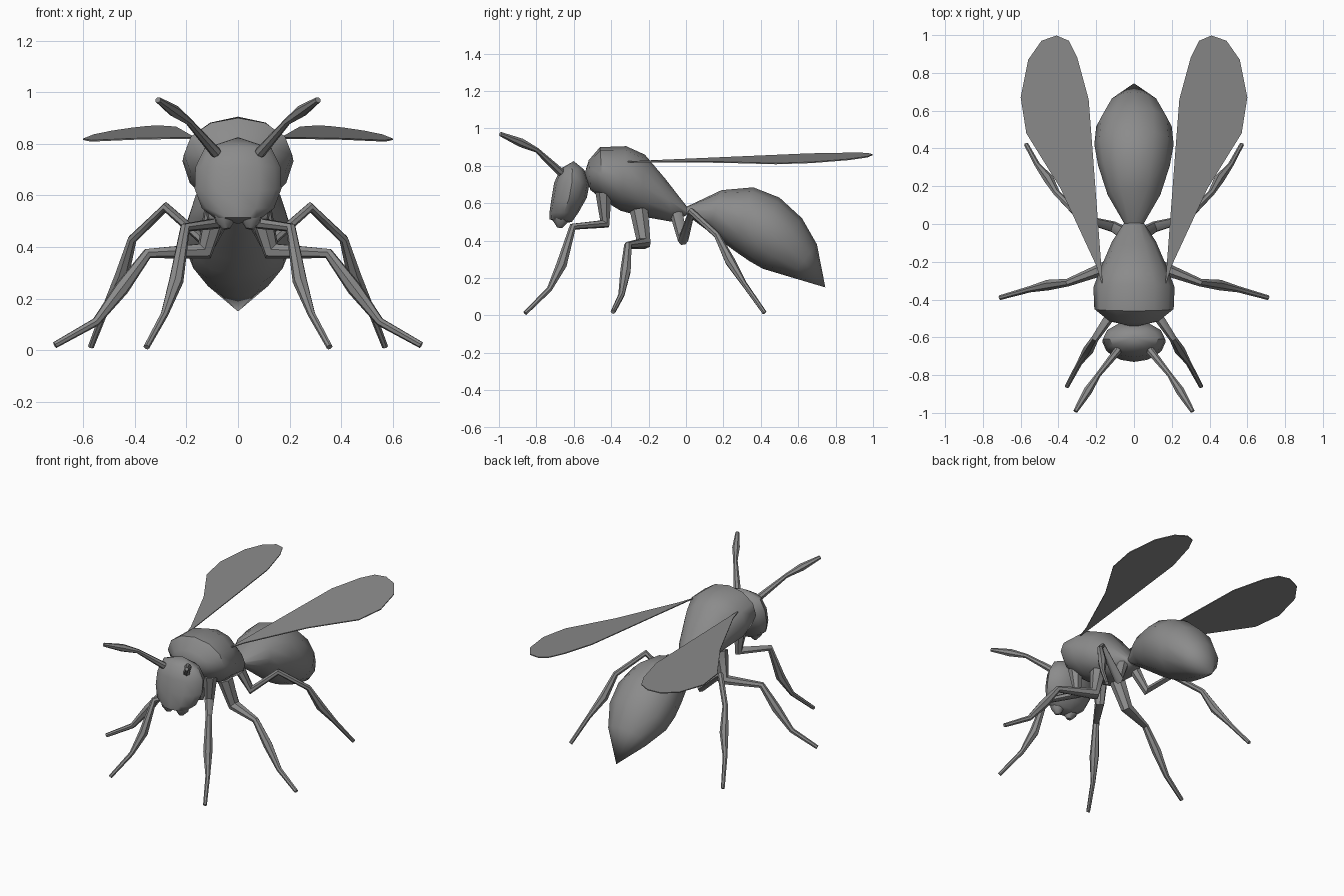
import bpy, bmesh, math
from mathutils import Vector

if "Cube" in bpy.data.objects:
    bpy.data.objects.remove(bpy.data.objects["Cube"])

grey = bpy.data.materials.new("grey")
grey.diffuse_color = (0.26, 0.26, 0.26, 1)
grey.use_nodes = True
grey.node_tree.nodes["Principled BSDF"].inputs["Base Color"].default_value = grey.diffuse_color


def finish(name, bm, mirror=False, angle=45):
    bmesh.ops.recalc_face_normals(bm, faces=bm.faces)
    mesh = bpy.data.meshes.new(name)
    bm.to_mesh(mesh)
    bm.free()
    mesh.materials.append(grey)
    ob = bpy.data.objects.new(name, mesh)
    bpy.context.collection.objects.link(ob)
    bpy.ops.object.select_all(action='DESELECT')
    ob.select_set(True)
    bpy.context.view_layer.objects.active = ob
    bpy.ops.object.shade_smooth_by_angle(angle=math.radians(angle))
    if mirror:
        ob.modifiers.new("mirror", 'MIRROR').use_mirror_merge = False
    return ob


def loft(bm, rings, start=None, end=None):
    """Skin a list of rings, closing each end with a cap or a point."""
    loops = [[bm.verts.new(p) for p in ring] for ring in rings]
    n = len(loops[0])
    for a, b in zip(loops, loops[1:]):
        for i in range(n):
            j = (i + 1) % n
            bm.faces.new((a[i], a[j], b[j], b[i]))
    for loop, tip in ((loops[0], start), (loops[-1], end)):
        if tip is None:
            bm.faces.new(loop)
        else:
            v = bm.verts.new(tip)
            for i in range(n):
                bm.faces.new((loop[i], loop[(i + 1) % n], v))


def oval(p, q, half_width, sides=12):
    """Oval ring whose midline runs between two (y, z) points."""
    p, q = Vector((0, *p)), Vector((0, *q))
    mid, axis = (p + q) / 2, (p - q) / 2
    return [mid + axis * math.cos(t) + Vector((half_width * math.sin(t), 0, 0))
            for t in (2 * math.pi * i / sides for i in range(sides))]


def body(name, sections, start=None, end=None):
    bm = bmesh.new()
    loft(bm, [oval(*s) for s in sections],
         start and (0, *start), end and (0, *end))
    return finish(name, bm)


def limb(name, joints, sides=7):
    """Tapered tube through (x, y, z, radius) joints, on both sides."""
    pts = [Vector(j[:3]) for j in joints]
    dirs = [(b - a).normalized() for a, b in zip(pts, pts[1:])]
    tans = [dirs[0]] + [(a + b).normalized() for a, b in zip(dirs, dirs[1:])] + [dirs[-1]]
    u = tans[0].orthogonal().normalized()
    rings = []
    for k, t in enumerate(tans):
        if k:
            u = tans[k - 1].rotation_difference(t) @ u
        v = t.cross(u)
        r = joints[k][3]
        rings.append([pts[k] + r * (u * math.cos(a) + v * math.sin(a))
                      for a in (2 * math.pi * i / sides for i in range(sides))])
    bm = bmesh.new()
    loft(bm, rings)
    return finish(name, bm, True)


# Body: top point, bottom point, half width
body("abdomen", [
    ((0.0, 0.58), (0.0, 0.54), 0.05),
    ((0.19, 0.67), (0.12, 0.45), 0.14),
    ((0.36, 0.685), (0.26, 0.345), 0.19),
    ((0.50, 0.63), (0.34, 0.29), 0.21),
    ((0.62, 0.52), (0.41, 0.25), 0.20),
    ((0.70, 0.38), (0.56, 0.205), 0.135)], end=(0.745, 0.15))
body("thorax", [
    ((-0.52, 0.83), (-0.51, 0.67), 0.13),
    ((-0.46, 0.90), (-0.44, 0.615), 0.21),
    ((-0.32, 0.905), (-0.35, 0.56), 0.215),
    ((-0.22, 0.86), (-0.24, 0.53), 0.175),
    ((-0.11, 0.73), (-0.07, 0.50), 0.115),
    ((0.01, 0.575), (0.0, 0.535), 0.052)], start=(-0.545, 0.75))
body("head", [
    ((-0.67, 0.785), (-0.545, 0.78), 0.13),
    ((-0.705, 0.71), (-0.515, 0.71), 0.165),
    ((-0.72, 0.62), (-0.53, 0.63), 0.168),
    ((-0.73, 0.55), (-0.575, 0.55), 0.14),
    ((-0.73, 0.515), (-0.61, 0.50), 0.085)],
    start=(-0.60, 0.825), end=(-0.67, 0.49))
limb("mandible", [(0.05, -0.67, 0.54, 0.05), (0.05, -0.67, 0.50, 0.04),
                  (0.045, -0.675, 0.47, 0.015)])

# Antennae and legs
limb("antenna", [
    (0.085, -0.67, 0.765, 0.022), (0.19, -0.80, 0.885, 0.014),
    (0.245, -0.885, 0.925, 0.024), (0.31, -0.992, 0.97, 0.012)])
limb("front_leg", [
    (0.10, -0.44, 0.66, 0.045), (0.09, -0.435, 0.49, 0.03),
    (0.205, -0.605, 0.475, 0.02), (0.24, -0.665, 0.27, 0.029),
    (0.285, -0.73, 0.14, 0.015), (0.355, -0.86, 0.012, 0.012)])
limb("middle_leg", [
    (0.08, -0.25, 0.56, 0.05), (0.13, -0.225, 0.385, 0.038),
    (0.35, -0.31, 0.375, 0.021), (0.45, -0.322, 0.24, 0.029),
    (0.55, -0.345, 0.11, 0.017), (0.71, -0.39, 0.02, 0.013)])
limb("hind_leg", [
    (0.05, -0.05, 0.54, 0.035), (0.11, -0.015, 0.405, 0.03),
    (0.28, 0.03, 0.555, 0.02), (0.41, 0.165, 0.43, 0.018),
    (0.45, 0.235, 0.29, 0.028), (0.51, 0.31, 0.17, 0.015),
    (0.57, 0.42, 0.014, 0.012)])

# Wings: flat blades sloping gently up to the rear and down to the outside
outline = [(0.165, -0.33), (0.22, 0.40), (0.24, 0.66), (0.30, 0.88),
           (0.345, 0.97), (0.41, 0.998), (0.49, 0.97), (0.56, 0.87),
           (0.60, 0.67), (0.57, 0.48), (0.39, 0.19), (0.20, -0.22)]


def wing_z(x, y):
    t = y + 0.33
    return 0.82 + 0.03 * t - 0.13 * (x - 0.17 - 0.18 * t)


bm = bmesh.new()
loft(bm, [[(x, y, wing_z(x, y) + dz) for x, y in outline] for dz in (-0.003, 0.003)])
finish("wing", bm, True, 30)
